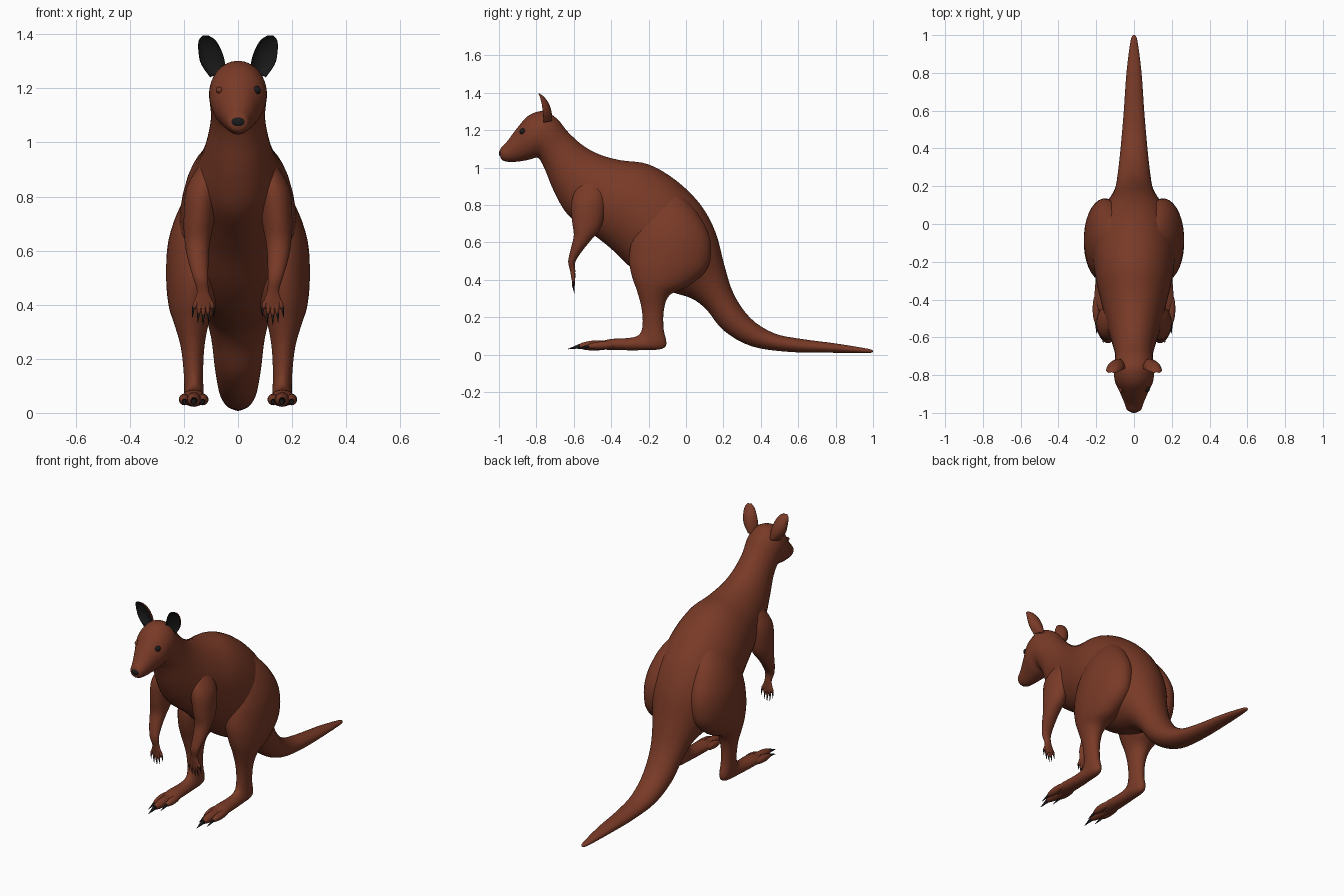
import bpy, bmesh, math
from mathutils import Vector, Matrix


def material(name, color):
    m = bpy.data.materials.new(name)
    m.diffuse_color = (*color, 1)
    return m


FUR = material("fur", (0.19, 0.042, 0.02))
DARK = material("dark", (0.012, 0.011, 0.012))


def finish(name, bm, mats):
    bmesh.ops.recalc_face_normals(bm, faces=bm.faces)
    for f in bm.faces:
        f.smooth = True
    me = bpy.data.meshes.new(name)
    bm.to_mesh(me)
    bm.free()
    for m in mats:
        me.materials.append(m)
    ob = bpy.data.objects.new(name, me)
    bpy.context.collection.objects.link(ob)
    return ob


def spline(rows, steps):
    """Catmull-Rom interpolation of section rows."""
    out = []
    for i in range(len(rows) - 1):
        a, b = rows[max(i - 1, 0)], rows[i]
        c, d = rows[i + 1], rows[min(i + 2, len(rows) - 1)]
        for k in range(steps):
            t = k / steps
            out.append([0.5 * (2 * q + (r - p) * t + (2 * p - 5 * q + 4 * r - s) * t * t
                               + (3 * q - p - 3 * r + s) * t ** 3)
                        for p, q, r, s in zip(a, b, c, d)])
    out.append(list(rows[-1]))
    return out


def loft(name, rows, side=1, steps=4, n=32, cup=False):
    """Rows: (front y, front z, back y, back z, centre x, half width)."""
    bm = bmesh.new()
    rings = []
    for fy, fz, by, bz, cx, w in spline(rows, steps):
        front, back = Vector((cx, fy, fz)), Vector((cx, by, bz))
        mid, half = (front + back) / 2, (front - back) / 2
        if cup:
            mid, half = front, front - back
        ring = []
        for j in range(n):
            a = 2 * math.pi * (j + 0.5) / n
            c = math.cos(a)
            if cup and c > 0:
                c *= -0.65
            p = mid + half * c + Vector((w * math.sin(a), 0, 0))
            p.x *= side
            ring.append(bm.verts.new(p))
        rings.append(ring)
    for r0, r1 in zip(rings, rings[1:]):
        for j in range(n):
            k = (j + 1) % n
            f = bm.faces.new((r0[j], r0[k], r1[k], r1[j]))
            if cup and (j < n // 4 - 1 or j >= 3 * n // 4):
                f.material_index = 1
    bm.faces.new(rings[0])
    bm.faces.new(rings[-1])
    return finish(name, bm, [FUR, DARK])


def spindle(name, p0, p1, r, mat=FUR, claw=False):
    """Ellipsoid or pointed claw stretched between two points."""
    p0, p1 = Vector(p0), Vector(p1)
    d = p1 - p0
    m = Matrix.Translation((p0 + p1) / 2) @ d.to_track_quat('Z', 'Y').to_matrix().to_4x4()
    bm = bmesh.new()
    if claw:
        bmesh.ops.create_cone(bm, cap_ends=True, segments=12, radius1=r, radius2=r * 0.1,
                              depth=d.length, matrix=m)
    else:
        bmesh.ops.create_uvsphere(bm, u_segments=16, v_segments=12, radius=1,
                                  matrix=m @ Matrix.Diagonal((r, r, d.length / 2, 1)))
    return finish(name, bm, [mat])


def ellipsoid(name, loc, size, mat):
    bm = bmesh.new()
    bmesh.ops.create_uvsphere(bm, u_segments=24, v_segments=16, radius=1,
                              matrix=Matrix.Translation(loc) @ Matrix.Diagonal((*size, 1)))
    return finish(name, bm, [mat])


# Head, neck, trunk and tail in one sweep (top, bottom, half width)
body = [
    (-0.996, 1.085, -0.994, 1.062, 0.012), (-0.988, 1.107, -0.983, 1.04, 0.036),
    (-0.955, 1.142, -0.945, 1.03, 0.05), (-0.90, 1.215, -0.89, 1.033, 0.073),
    (-0.84, 1.28, -0.835, 1.043, 0.10), (-0.76, 1.302, -0.80, 1.053, 0.107),
    (-0.69, 1.262, -0.78, 1.04, 0.104), (-0.63, 1.19, -0.75, 0.98, 0.10),
    (-0.55, 1.118, -0.705, 0.87, 0.115), (-0.46, 1.07, -0.63, 0.745, 0.14),
    (-0.35, 1.04, -0.50, 0.645, 0.17), (-0.20, 1.018, -0.40, 0.565, 0.20),
    (-0.05, 0.93, -0.29, 0.46, 0.218), (0.08, 0.80, -0.18, 0.38, 0.21),
    (0.16, 0.65, -0.08, 0.335, 0.18), (0.205, 0.48, 0.03, 0.30, 0.13),
    (0.255, 0.325, 0.11, 0.24, 0.10), (0.345, 0.195, 0.20, 0.13, 0.085),
    (0.47, 0.115, 0.35, 0.045, 0.07), (0.61, 0.085, 0.56, 0.014, 0.055),
    (0.80, 0.06, 0.80, 0.01, 0.04), (0.97, 0.032, 0.97, 0.008, 0.018),
    (1.0, 0.022, 1.0, 0.016, 0.004)]
loft("body", [(a, b, c, d, 0, w) for a, b, c, d, w in body], n=40)

# Limb and ear sections
leg = [
    (-0.14, 0.88, -0.04, 0.87, 0.09, 0.04), (-0.22, 0.78, 0.06, 0.76, 0.125, 0.085),
    (-0.28, 0.65, 0.13, 0.62, 0.148, 0.11), (-0.305, 0.52, 0.12, 0.47, 0.158, 0.108),
    (-0.29, 0.42, 0.02, 0.37, 0.168, 0.088), (-0.262, 0.34, -0.085, 0.32, 0.172, 0.064),
    (-0.238, 0.25, -0.118, 0.24, 0.168, 0.044), (-0.232, 0.16, -0.12, 0.14, 0.165, 0.036),
    (-0.25, 0.108, -0.11, 0.04, 0.163, 0.036), (-0.30, 0.09, -0.23, 0.024, 0.163, 0.038),
    (-0.40, 0.084, -0.39, 0.025, 0.164, 0.046), (-0.46, 0.07, -0.46, 0.028, 0.164, 0.038)]
arm = [
    (-0.56, 0.94, -0.46, 0.95, 0.09, 0.03), (-0.61, 0.83, -0.43, 0.84, 0.13, 0.06),
    (-0.61, 0.72, -0.45, 0.69, 0.145, 0.056), (-0.60, 0.64, -0.51, 0.61, 0.15, 0.046),
    (-0.615, 0.57, -0.55, 0.56, 0.147, 0.038), (-0.63, 0.50, -0.59, 0.50, 0.138, 0.028),
    (-0.62, 0.45, -0.592, 0.45, 0.13, 0.022), (-0.613, 0.41, -0.592, 0.41, 0.128, 0.034),
    (-0.608, 0.385, -0.594, 0.385, 0.128, 0.03)]
ear = [
    (-0.765, 1.24, -0.715, 1.25, 0.075, 0.028), (-0.768, 1.29, -0.718, 1.295, 0.092, 0.045),
    (-0.774, 1.34, -0.733, 1.342, 0.104, 0.043), (-0.783, 1.378, -0.758, 1.378, 0.114, 0.031),
    (-0.79, 1.396, -0.782, 1.395, 0.12, 0.01)]

for s, side in ((1, "right"), (-1, "left")):
    loft(side + "_leg", leg, s)
    loft(side + "_arm", arm, s)
    loft(side + "_ear", ear, s, cup=True)
    # Toes with claws
    for x, y, r in ((0.163, -0.58, 0.027), (0.198, -0.53, 0.021), (0.13, -0.51, 0.021)):
        spindle(side + "_toe", (s * x, -0.37, 0.054), (s * x, y, 0.045), r)
        spindle(side + "_toe_claw", (s * x, y + 0.02, 0.047), (s * x, y - 0.05, 0.03),
                r * 0.5, DARK, True)
    # Fingers with claws
    for i in range(-2, 3):
        x0, x1, x2 = 0.128 + i * 0.012, 0.128 + i * 0.018, 0.129 + i * 0.02
        z = 0.355 + 0.007 * i * i
        spindle(side + "_finger", (s * x0, -0.602, 0.42), (s * x1, -0.602, z), 0.0085)
        spindle(side + "_finger_claw", (s * x1, -0.602, z + 0.008),
                (s * x2, -0.596, z - 0.03), 0.0055, DARK, True)

# Face: open eye on one side, closed lid on the other, nose
ellipsoid("eye", (0.07, -0.872, 1.193), (0.014, 0.018, 0.016), DARK)
ellipsoid("closed_eyelid", (-0.068, -0.872, 1.193), (0.013, 0.02, 0.013), FUR)
ellipsoid("nose", (0, -0.98, 1.077), (0.031, 0.02, 0.023), DARK)
